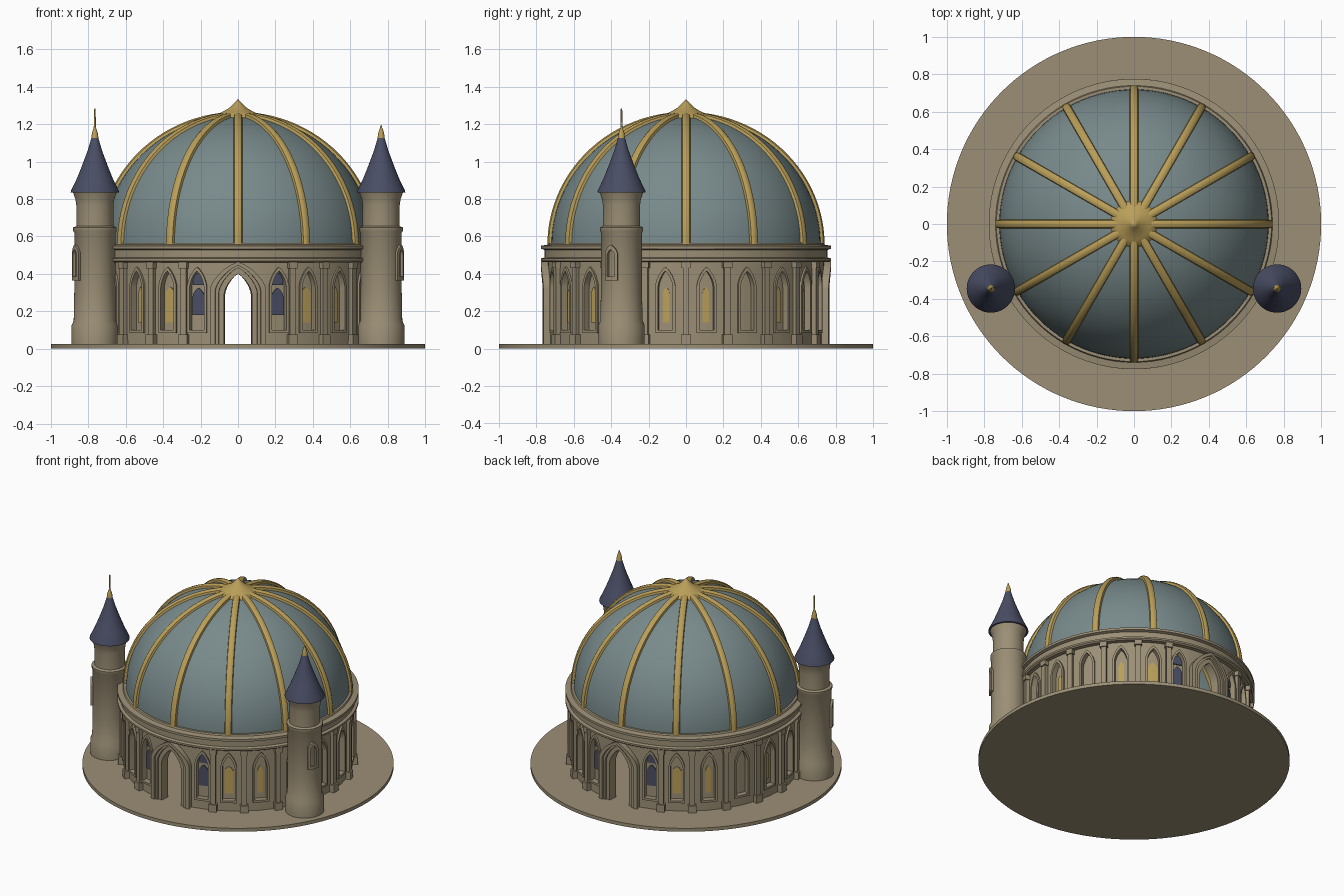
import bpy, bmesh, math
from math import sin, cos, pi, radians

if "Cube" in bpy.data.objects:
    bpy.data.objects.remove(bpy.data.objects["Cube"])


def material(name, rgb):
    m = bpy.data.materials.new(name)
    m.use_nodes = True
    m.diffuse_color = (*rgb, 1)
    m.node_tree.nodes["Principled BSDF"].inputs["Base Color"].default_value = (*rgb, 1)
    return m


STONE = material("stone", (0.33, 0.275, 0.18))
TEAL = material("dome_teal", (0.19, 0.255, 0.26))
GOLD = material("gold", (0.49, 0.345, 0.10))
SLATE = material("slate_blue", (0.068, 0.076, 0.13))


def finish(name, bm, mat):
    bmesh.ops.remove_doubles(bm, verts=bm.verts, dist=1e-5)
    bmesh.ops.recalc_face_normals(bm, faces=bm.faces)
    mesh = bpy.data.meshes.new(name)
    bm.to_mesh(mesh)
    bm.free()
    mesh.materials.append(mat)
    ob = bpy.data.objects.new(name, mesh)
    bpy.context.collection.objects.link(ob)
    bpy.ops.object.select_all(action="DESELECT")
    ob.select_set(True)
    bpy.context.view_layer.objects.active = ob
    bpy.ops.object.shade_smooth_by_angle(angle=radians(35))
    return ob


def revolve(name, profile, mat, origin=(0, 0), segs=96, closed=False):
    """Spin (radius, z) points about a vertical axis."""
    bm = bmesh.new()
    rows = [[bm.verts.new((origin[0] + r * cos(2 * pi * i / segs),
                           origin[1] + r * sin(2 * pi * i / segs), z))
             for i in range(segs)] for r, z in profile]
    pairs = list(zip(rows, rows[1:]))
    if closed:
        pairs.append((rows[-1], rows[0]))
    for a, b in pairs:
        for i in range(segs):
            j = (i + 1) % segs
            bm.faces.new((a[i], a[j], b[j], b[i]))
    return finish(name, bm, mat)


def arch(w, z0, spring, top, n=12):
    """Pointed arch outline in (across, up), with a middle point on the sill."""
    pts = [(-w, z0)]
    for i in range(n + 1):
        c = sin((2 * i / n - 1) * pi / 2)
        pts.append((w * c, spring + (top - spring) * max(0, 1 - abs(c) ** 1.3) ** 0.65))
    return pts + [(w, z0), (0, z0)]


def boxed(outline, half, low, high):
    """Rectangle with as many points as the given arch."""
    w, z0 = outline[-2]
    return [(x * half / w, low if z == z0 else high) for x, z in outline]


def ring(bm, inner, outer, angle, r0, r1, origin=(0, 0), open_sill=False):
    """Solid between two outlines, bent round a cylinder; angle is from the front."""
    if open_sill:
        inner, outer = inner[:-1], outer[:-1]

    def put(p, r):
        a = radians(angle) + p[0] / r1
        return bm.verts.new((origin[0] + r * sin(a), origin[1] - r * cos(a), p[1]))
    loops = [[put(p, r) for p in line] for line, r in
             ((inner, r0), (inner, r1), (outer, r1), (outer, r0))]
    n = len(inner)
    for i in range(n - 1 if open_sill else n):
        j = (i + 1) % n
        for k in range(4):
            a, b = loops[k], loops[(k + 1) % 4]
            bm.faces.new((a[i], a[j], b[j], b[i]))
    if open_sill:
        for i in (0, n - 1):
            bm.faces.new([loop[i] for loop in loops])


def plate(bm, outline, angle, r0, r1, origin=(0, 0)):
    ring(bm, [(0, z) for x, z in outline], outline, angle, r0, r1, origin)


def block(bm, half, low, high, angle, r0, r1):
    plate(bm, [(-half, low), (-half, high), (half, high), (half, low)], angle, r0, r1)


# Ground disc
revolve("ground_disc", [(0, 0), (1, 0), (1, 0.024), (0, 0.024)], STONE, segs=128)

# Drum wall: bays with niches between pilasters, doorways front and back
R = 0.738
BOUNDS = (11.5, 22.7, 38, 55, 73, 90)
wall, frames, pilasters, doors = (bmesh.new() for _ in range(4))
gold_panes, blue_panes = bmesh.new(), bmesh.new()
niche = arch(0.040, 0.10, 0.33, 0.415)
for turn in (0, 180):
    opening = arch(0.075, 0.02, 0.29, 0.40)
    ring(wall, opening, boxed(opening, radians(11.5) * R, 0.02, 0.48), turn, 0.69, R,
         open_sill=True)
    ring(doors, opening, arch(0.106, 0.02, 0.30, 0.435), turn, 0.69, 0.752, open_sill=True)
    ring(doors, arch(0.104, 0.02, 0.30, 0.432), arch(0.125, 0.02, 0.31, 0.447),
         turn, 0.72, 0.764, open_sill=True)
    ring(doors, arch(0.123, 0.02, 0.31, 0.445), arch(0.150, 0.02, 0.32, 0.465),
         turn, 0.72, 0.776, open_sill=True)
    for side in (-1, 1):
        for k, (lo, hi) in enumerate(zip(BOUNDS, BOUNDS[1:])):
            mid = turn + side * (lo + hi) / 2
            ring(wall, niche, boxed(niche, radians(hi - lo) / 2 * R, 0.02, 0.48),
                 mid, 0.69, R)
            plate(wall, niche, mid, 0.69, 0.712)
            ring(frames, niche, arch(0.054, 0.085, 0.335, 0.437), mid, 0.72, 0.750)
            if k == 0:
                plate(blue_panes, arch(0.032, 0.18, 0.28, 0.325), mid, 0.712, 0.72)
                plate(blue_panes, arch(0.030, 0.34, 0.375, 0.405), mid, 0.712, 0.72)
            elif k in (1, 2, 4):
                half = 0.030 if k == 1 else 0.018
                plate(gold_panes, arch(half, 0.14, 0.29, 0.33), mid, 0.712, 0.718)
            if hi < 90 or turn == 0:
                edge = turn + side * hi
                block(pilasters, 0.017, 0.02, 0.47, edge, 0.72, 0.760)
                block(pilasters, 0.026, 0.02, 0.075, edge, 0.72, 0.770)
                block(pilasters, 0.024, 0.43, 0.47, edge, 0.72, 0.768)
finish("drum_wall", wall, STONE)
finish("niche_frames", frames, STONE)
finish("pilasters", pilasters, STONE)
finish("door_arches", doors, STONE)
finish("gold_window_panes", gold_panes, GOLD)
finish("blue_window_panes", blue_panes, SLATE)

# Cornice with an upper and a lower lip
revolve("cornice", [(0.68, 0.462), (0.765, 0.462), (0.776, 0.47), (0.776, 0.482),
                    (0.757, 0.488), (0.757, 0.528), (0.776, 0.534), (0.776, 0.55),
                    (0.74, 0.556), (0.735, 0.566), (0.68, 0.566)], STONE, closed=True)

# Dome shell
DR, DZ, DH = 0.72, 0.555, 0.69
dome = [(DR * cos(i * pi / 48), DZ + DH * sin(i * pi / 48)) for i in range(25)]
revolve("dome", dome, TEAL)

# Twelve gold ribs
ribs = bmesh.new()
STEPS = 24
for n in range(12):
    a = n * pi / 6
    last = None
    for i in range(STEPS + 1):
        t = i / STEPS * radians(86)
        row = []
        for across, lift in ((-0.026, -0.015), (-0.020, 0.014), (-0.009, 0.021),
                             (0.009, 0.021), (0.020, 0.014), (0.026, -0.015)):
            r, z = (DR + lift) * cos(t), DZ + (DH + lift) * sin(t)
            row.append(ribs.verts.new((r * cos(a) - across * sin(a),
                                       r * sin(a) + across * cos(a), z)))
        if last:
            for j in range(6):
                k = (j + 1) % 6
                ribs.faces.new((last[j], last[k], row[k], row[j]))
        if i in (0, STEPS):
            ribs.faces.new(row)
        last = row
finish("dome_ribs", ribs, GOLD)

# Crown at the top of the dome
revolve("dome_crown", [(0.13, 1.225), (0.115, 1.25), (0.085, 1.265), (0.05, 1.285),
                       (0.02, 1.312), (0, 1.335)], GOLD, segs=32)

# Two round towers, with the taller spike on the right-hand one
for side, label, tip in ((-1, "right", 1.285), (1, "left", 1.195)):
    at = (side * 0.765, -0.345)
    revolve(label + "_tower", [(0, 0.02), (0.124, 0.02), (0.124, 0.125), (0.113, 0.15),
                               (0.110, 0.30), (0.110, 0.62), (0.116, 0.63), (0.116, 0.648),
                               (0.099, 0.655), (0.099, 0.765), (0.104, 0.80), (0.118, 0.838),
                               (0, 0.838)], STONE, at, 48)
    revolve(label + "_tower_roof", [(0, 0.836), (0.129, 0.836), (0.127, 0.845),
                                    (0.096, 0.91), (0.066, 0.985), (0.038, 1.06),
                                    (0.019, 1.125), (0, 1.13)], SLATE, at, 48)
    revolve(label + "_tower_finial", [(0.020, 1.115), (0.018, 1.135), (0.015, 1.155),
                                      (0.006, 1.18), (0.004, tip - 0.004), (0, tip)],
            GOLD, at, 16)
    window = bmesh.new()
    angle = side * 62
    ring(window, arch(0.022, 0.385, 0.50, 0.53), arch(0.038, 0.365, 0.51, 0.555),
         angle, 0.10, 0.124, at)
    finish(label + "_tower_window_frame", window, STONE)
